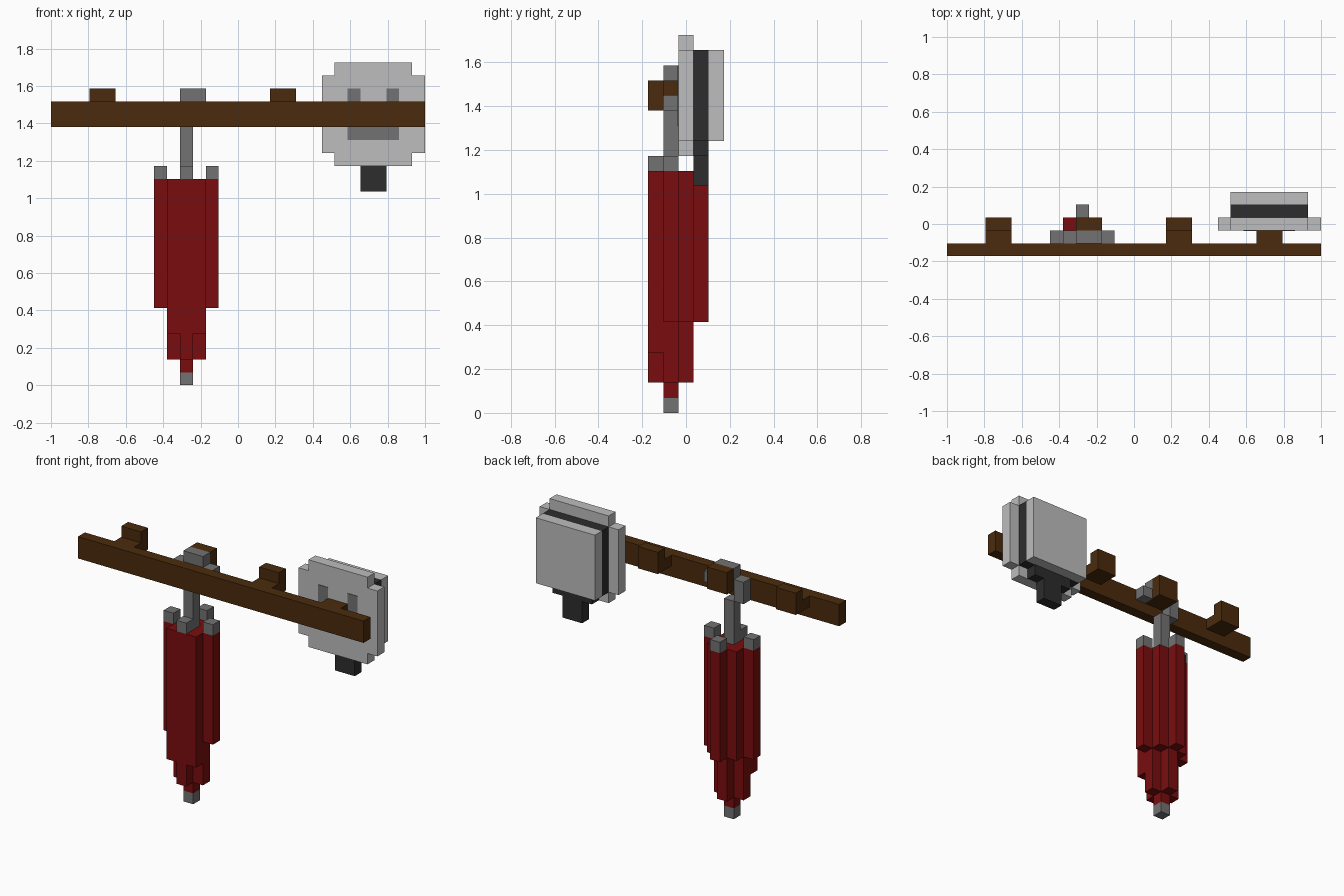
import bpy, bmesh

cube = bpy.data.objects.get("Cube")
if cube:
    bpy.data.objects.remove(cube, do_unlink=True)

U = 2 / 29  # one block; the model is 29 x 5 x 25 blocks


def material(name, rgb):
    m = bpy.data.materials.new(name)
    m.use_nodes = True
    m.diffuse_color = (*rgb, 1)
    bsdf = next(n for n in m.node_tree.nodes if n.type == 'BSDF_PRINCIPLED')
    bsdf.inputs["Base Color"].default_value = (*rgb, 1)
    return m


WOOD = material("dark_wood", (0.07, 0.024, 0.004))
RED = material("red_cloth", (0.195, 0.004, 0.0045))
METAL = material("grey_metal", (0.17, 0.17, 0.17))
LIGHT = material("light_grey", (0.51, 0.51, 0.51))
DARK = material("charcoal", (0.026, 0.026, 0.026))


def blocks(name, mat, *boxes):
    """One object from boxes given as x0, x1, y0, y1, z0, z1 in blocks."""
    bm = bmesh.new()
    for x0, x1, y0, y1, z0, z1 in boxes:
        verts = bmesh.ops.create_cube(bm, size=1)["verts"]
        for v in verts:
            v.co = (((x0 + x1) / 2 + v.co.x * (x1 - x0) - 14.5) * U,
                    ((y0 + y1) / 2 + v.co.y * (y1 - y0) - 2.5) * U,
                    ((z0 + z1) / 2 + v.co.z * (z1 - z0)) * U)
    mesh = bpy.data.meshes.new(name)
    bm.to_mesh(mesh)
    bm.free()
    mesh.materials.append(mat)
    obj = bpy.data.objects.new(name, mesh)
    bpy.context.collection.objects.link(obj)
    return obj


# Rail with four pegs; three have visible upturned ends
blocks("rail", WOOD, (0, 29, 0, 1, 20, 22))
for i, x in enumerate((3, 10, 17, 24)):
    parts = [(x, x + 2, 1, 2, 21, 22)]
    if i < 3:
        parts.append((x, x + 2, 2, 3, 21, 23))
    blocks(f"peg_{i + 1}", WOOD, *parts)

# Folded umbrella: cloth columns get shorter away from the shaft
blocks("umbrella_core", RED, (10, 11, 1, 2, 1, 16))
for i, (x, y) in enumerate(((9, 1), (11, 1), (10, 0), (10, 2))):
    blocks(f"umbrella_inner_fold_{i + 1}", RED, (x, x + 1, y, y + 1, 2, 16))
for side, x in (("right", 9), ("left", 11)):
    blocks(f"umbrella_front_fold_{side}", RED, (x, x + 1, 0, 1, 4, 16))
    blocks(f"umbrella_back_fold_{side}", RED, (x, x + 1, 2, 3, 6, 16))
for i, (x, y) in enumerate(((8, 1), (12, 1), (10, 3))):
    blocks(f"umbrella_outer_fold_{i + 1}", RED, (x, x + 1, y, y + 1, 6, 16))

# Umbrella metalwork: rib ends, tip, shaft and hooked handle
for i, (x, y) in enumerate(((8, 1), (12, 1), (10, 0), (10, 3))):
    blocks(f"umbrella_rib_end_{i + 1}", METAL, (x, x + 1, y, y + 1, 16, 17))
blocks("umbrella_tip", METAL, (10, 11, 1, 2, 0, 1))
blocks("umbrella_shaft", METAL, (10, 11, 1, 2, 16, 20))
blocks("umbrella_hook", METAL,
       (9, 10, 1, 2, 20, 22), (10, 12, 1, 2, 22, 23), (12, 13, 1, 2, 21, 22))

# Hanging case: stepped front plate, dark middle layer, back plate
blocks("case_front", LIGHT, (22, 28, 2, 3, 17, 25),
       (21, 22, 2, 3, 18, 24), (28, 29, 2, 3, 18, 24))
blocks("case_middle", DARK, (22, 28, 3, 4, 18, 24), (23, 27, 3, 4, 17, 18))
blocks("case_handle", DARK, (24, 26, 3, 4, 15, 17))
blocks("case_back", LIGHT, (22, 28, 4, 5, 18, 24))
blocks("case_front_trim", METAL, (23, 24, 1.95, 2, 19, 23),
       (26, 27, 1.95, 2, 19, 23), (24, 26, 1.95, 2, 19, 20))
